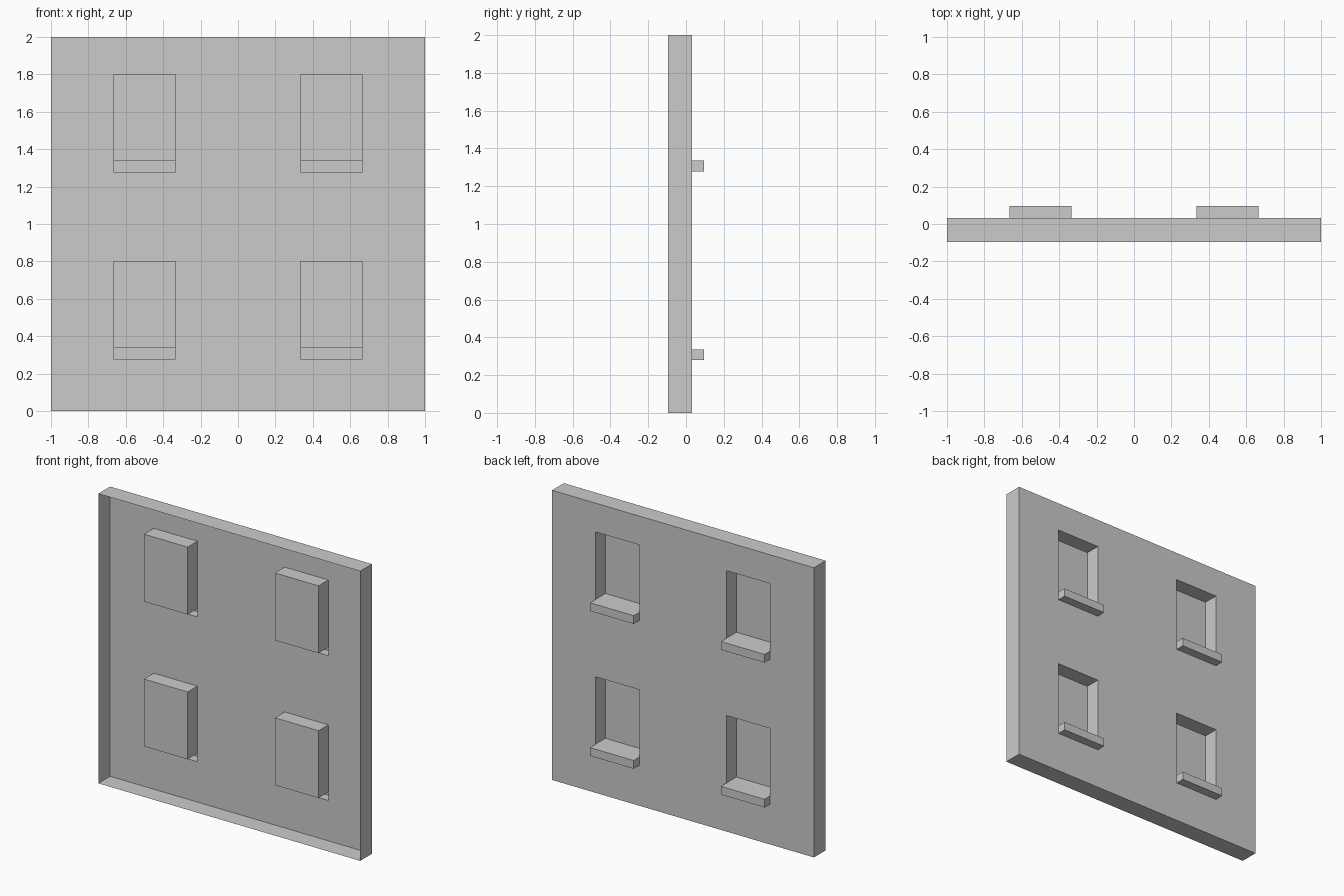
import bpy, bmesh
from mathutils import Vector

if "Cube" in bpy.data.objects:
    bpy.data.objects.remove(bpy.data.objects["Cube"])

FACE, BACK, GLASS, SILL = 0.033, -0.095, -0.073, 0.095
A, B = 1 / 3, 2 / 3
XS = [-1, -B, -A, A, B, 1]
ZS = [0, 0.279, 0.336, 0.801, 1.279, 1.336, 1.801, 2]

bm = bmesh.new()

# Flat outer face of the wall, cut into cells along the window lines
grid = [[bm.verts.new((x, FACE, z)) for x in XS] for z in ZS]
cells = {}
for r in range(len(ZS) - 1):
    for c in range(len(XS) - 1):
        cells[r, c] = bm.faces.new((grid[r][c], grid[r + 1][c],
                                    grid[r + 1][c + 1], grid[r][c + 1]))
rim = [e for e in bm.edges if e.is_boundary]


def push(face, y):
    """Extrude one wall cell along y."""
    new = bmesh.ops.extrude_discrete_faces(bm, faces=[face])["faces"][0]
    for v in new.verts:
        v.co.y = y


# Thin edge returns around the open-backed panel
ext = bmesh.ops.extrude_edge_only(bm, edges=rim)["geom"]
for v in ext:
    if isinstance(v, bmesh.types.BMVert):
        v.co.y = BACK

# Recessed windows with hollow sills projecting below them
for c in (1, 3):
    for r in (1, 4):
        push(cells[r, c], SILL)
        push(cells[r + 1, c], GLASS)

# Consistent normals with the outer face looking toward +y
bmesh.ops.remove_doubles(bm, verts=bm.verts, dist=1e-5)
bmesh.ops.recalc_face_normals(bm, faces=bm.faces)
bm.normal_update()
outer = min(bm.faces, key=lambda f: (f.calc_center_median() - Vector((0, FACE, 1))).length)
if outer.normal.y < 0:
    bmesh.ops.reverse_faces(bm, faces=bm.faces)

mesh = bpy.data.meshes.new("window_wall_panel")
bm.to_mesh(mesh)
bm.free()
bpy.context.collection.objects.link(bpy.data.objects.new("window_wall_panel", mesh))
